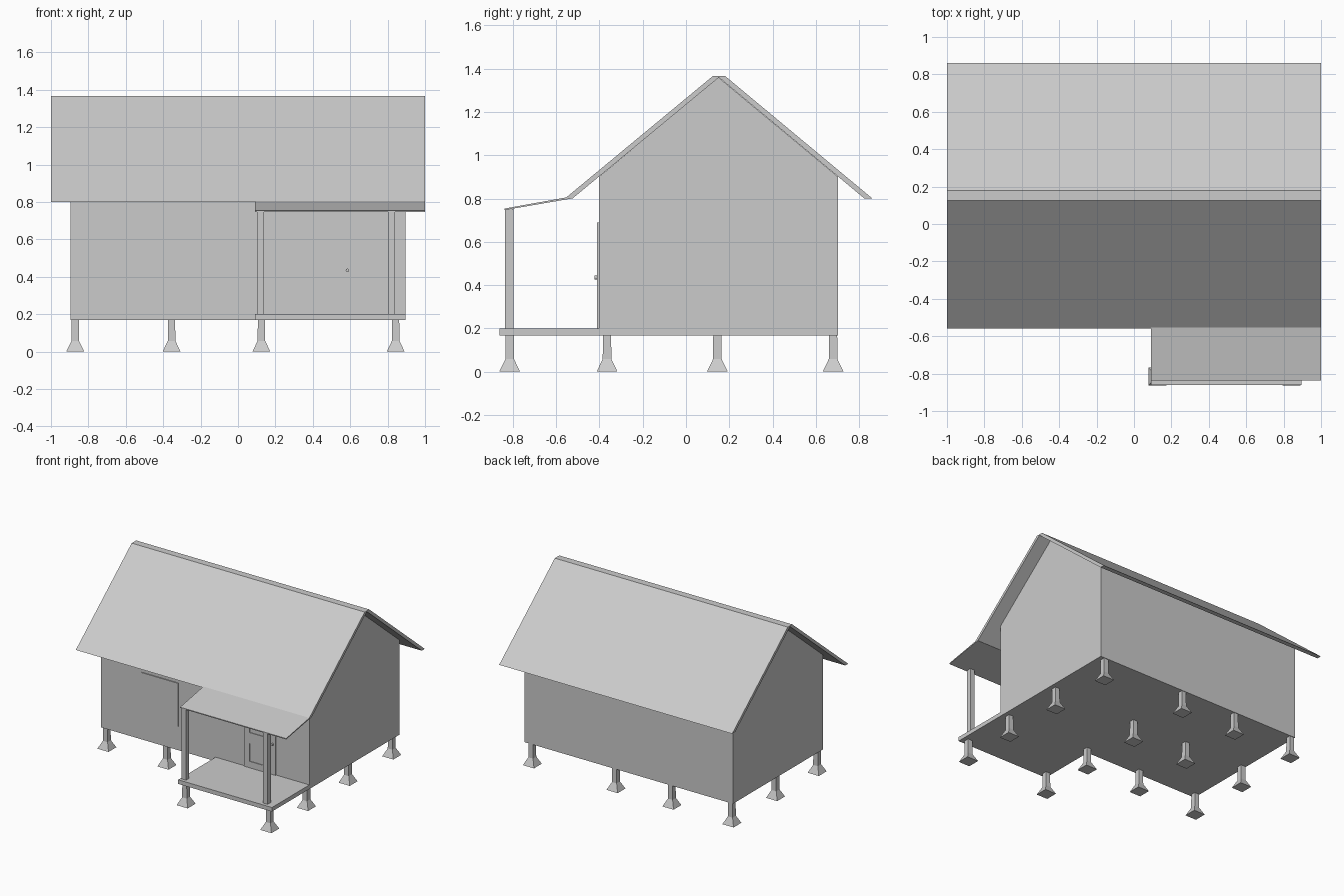
import bpy, bmesh, math

if "Cube" in bpy.data.objects:
    bpy.data.objects.remove(bpy.data.objects["Cube"])


def mesh_object(name, verts, faces):
    me = bpy.data.meshes.new(name)
    me.from_pydata(verts, [], faces)
    bm = bmesh.new()
    bm.from_mesh(me)
    bmesh.ops.recalc_face_normals(bm, faces=bm.faces)
    bm.to_mesh(me)
    bm.free()
    ob = bpy.data.objects.new(name, me)
    bpy.context.collection.objects.link(ob)
    return ob


def extrude_x(name, profile, x0, x1):
    """Sweep a closed (y, z) profile along x."""
    n = len(profile)
    verts = [(x, y, z) for x in (x0, x1) for y, z in profile]
    faces = [tuple(range(n)), tuple(range(n, 2 * n))]
    faces += [(i, (i + 1) % n, n + (i + 1) % n, n + i) for i in range(n)]
    return mesh_object(name, verts, faces)


def box(name, x0, x1, y0, y1, z0, z1):
    return extrude_x(name, [(y0, z0), (y1, z0), (y1, z1), (y0, z1)], x0, x1)


def stacked_squares(name, cx, cy, rings):
    """Square column through (half width, z) rings."""
    verts = [(cx + sx * h, cy + sy * h, z) for h, z in rings
             for sx, sy in ((-1, -1), (1, -1), (1, 1), (-1, 1))]
    faces = [(0, 1, 2, 3), tuple(range(len(verts) - 4, len(verts)))]
    for r in range(len(rings) - 1):
        for i in range(4):
            j = (i + 1) % 4
            faces.append((4 * r + i, 4 * r + j, 4 * r + 4 + j, 4 * r + 4 + i))
    return mesh_object(name, verts, faces)


FLOOR = 0.168
WALL = -0.403

# House body with gable ends
extrude_x("house_body", [(WALL, FLOOR), (0.703, FLOOR), (0.703, 0.9),
                         (0.15, 1.36), (WALL, 0.9)], -0.895, 0.895)

# Main roof with flat ridge
extrude_x("main_roof", [(-0.56, 0.8), (0.125, 1.367), (0.18, 1.367), (0.862, 0.8),
                        (0.825, 0.8), (0.152, 1.36), (-0.525, 0.8)], -1, 1)

# Porch deck, roof and posts
box("porch_deck", 0.09, 0.895, -0.862, WALL, FLOOR, 0.2)
extrude_x("porch_roof", [(-0.838, 0.747), (-0.838, 0.754), (-0.55, 0.806),
                         (-0.53, 0.8)], 0.09, 1)
for i, x in enumerate((0.121, 0.821)):
    box(f"porch_post_{i}", x - 0.019, x + 0.019, -0.836, -0.798, 0.2, 0.752)

# Stilts with flared footings
XS = (-0.87, -0.355, 0.125, 0.843)
spots = [(x, y) for y in (-0.365, 0.145, 0.68) for x in XS]
spots += [(x, -0.815) for x in XS[2:]]
for i, (x, y) in enumerate(spots):
    stacked_squares(f"stilt_{i}", x, y, [(0.048, 0), (0.02, 0.058), (0.019, FLOOR)])

# Front window
box("window", -0.545, -0.228, WALL - 0.007, WALL, 0.355, 0.69)

# Door: backing slab with a raised frame around two panels
box("door_slab", 0.34, 0.61, WALL - 0.003, WALL, 0.2, 0.69)
for i, (x0, x1) in enumerate(((0.34, 0.387), (0.563, 0.61))):
    box(f"door_stile_{i}", x0, x1, WALL - 0.008, WALL, 0.2, 0.69)
for i, (z0, z1) in enumerate(((0.2, 0.25), (0.39, 0.473), (0.64, 0.69))):
    box(f"door_rail_{i}", 0.387, 0.563, WALL - 0.008, WALL, z0, z1)

# Door knob
bpy.ops.mesh.primitive_cylinder_add(vertices=12, radius=0.009, depth=0.02,
                                    location=(0.585, WALL - 0.01, 0.435),
                                    rotation=(math.pi / 2, 0, 0))
bpy.context.object.name = "door_knob"
